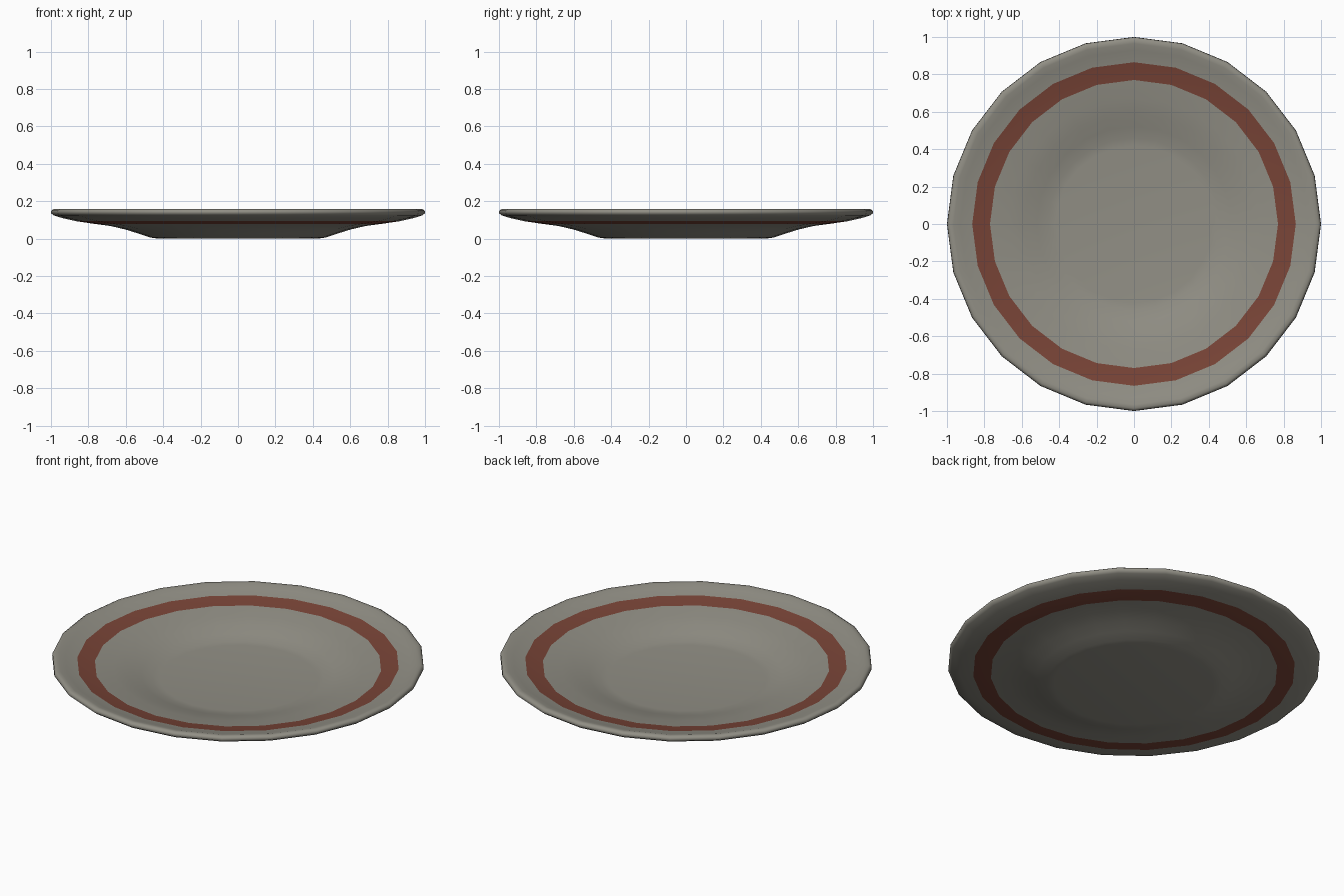
import bpy, bmesh, math

if "Cube" in bpy.data.objects:
    bpy.data.objects.remove(bpy.data.objects["Cube"])

SIDES = 24

# half-section (radius, height): underside from the centre out, round the lip, then back in on top
profile = [(0.43, 0.0), (0.47, 0.006), (0.53, 0.026), (0.60, 0.048), (0.68, 0.067),
           (0.77, 0.079), (0.865, 0.093), (0.94, 0.110), (0.985, 0.124),
           (1.0, 0.136), (0.998, 0.150), (0.985, 0.158), (0.965, 0.156),
           (0.93, 0.146), (0.865, 0.130), (0.77, 0.114), (0.67, 0.100),
           (0.59, 0.082), (0.52, 0.062), (0.46, 0.046), (0.42, 0.042)]


def material(name, color):
    mat = bpy.data.materials.new(name)
    mat.diffuse_color = (*color, 1)
    mat.use_nodes = True
    mat.node_tree.nodes["Principled BSDF"].inputs["Base Color"].default_value = mat.diffuse_color
    return mat


bm = bmesh.new()
rings = [[bm.verts.new((r * math.cos(a), r * math.sin(a), z))
          for a in (2 * math.pi * i / SIDES for i in range(SIDES))]
         for r, z in profile]

# revolved wall, with the painted band on both surfaces
for k in range(len(rings) - 1):
    a, b = rings[k], rings[k + 1]
    radii = {profile[k][0], profile[k + 1][0]}
    for i in range(SIDES):
        j = (i + 1) % SIDES
        face = bm.faces.new((a[i], a[j], b[j], b[i]))
        face.material_index = 1 if radii == {0.77, 0.865} else 0

# foot and well floor
bm.faces.new(rings[0][::-1])
bm.faces.new(rings[-1])
bmesh.ops.recalc_face_normals(bm, faces=bm.faces)

mesh = bpy.data.meshes.new("plate")
bm.to_mesh(mesh)
bm.free()
mesh.materials.append(material("glaze", (0.285, 0.275, 0.235)))
mesh.materials.append(material("red_band", (0.19, 0.058, 0.038)))
plate = bpy.data.objects.new("plate", mesh)
bpy.context.collection.objects.link(plate)
bpy.context.view_layer.objects.active = plate
plate.select_set(True)
bpy.ops.object.shade_smooth_by_angle(angle=math.radians(60))
